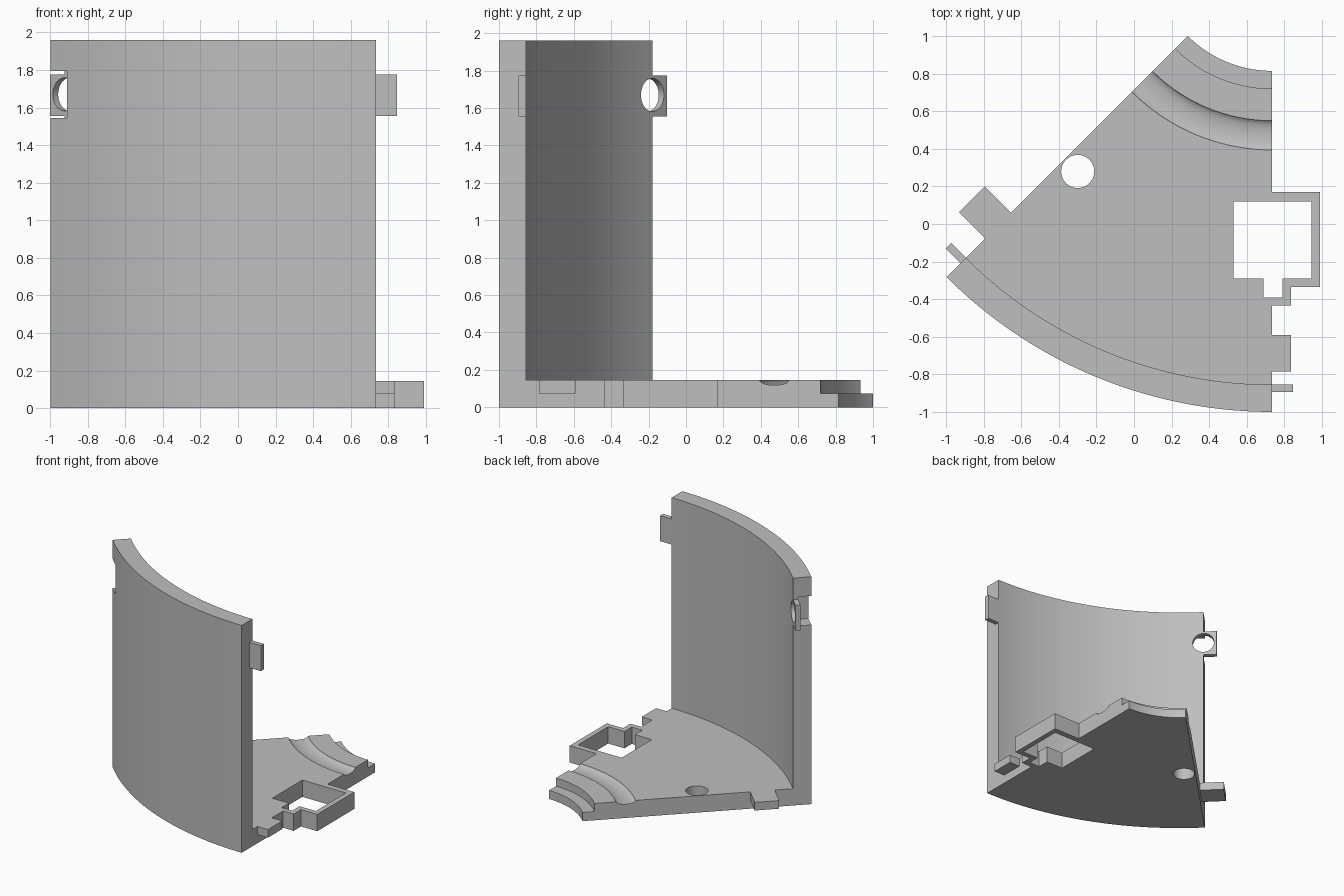
import bpy, bmesh
from math import sin, cos, pi, radians
from mathutils import Matrix, Vector

old = bpy.data.objects.get("Cube")
if old:
    bpy.data.objects.remove(old, do_unlink=True)

grey = bpy.data.materials.new("plain grey")
grey.use_nodes = True
GREY = (0.52, 0.52, 0.52, 1)
grey.diffuse_color = GREY
grey.node_tree.nodes["Principled BSDF"].inputs["Base Color"].default_value = GREY

CENTRE = Vector((0.735, 1.45, 0))   # axis of the sector
SWEEP = radians(45)
FLOOR, HALF = 0.145, 0.075          # floor thickness, lap-joint height
R_IN, R_LAP, R_OUT, TOP = 2.305, 2.345, 2.45, 1.96
HOLE = 0.088


def end_frame(angle):
    """Local axes at a sector end: x leaves the end, y points away from the axis."""
    radial = Vector((-sin(angle), -cos(angle), 0))
    outward = Vector((cos(angle), -sin(angle), 0)) * (-1 if angle else 1)
    m = Matrix((outward, radial, Vector((0, 0, 1)))).transposed().to_4x4()
    return Matrix.Translation(CENTRE) @ m


LEFT_END, RIGHT_END = end_frame(0), end_frame(SWEEP)


def finish(name, bm):
    bmesh.ops.recalc_face_normals(bm, faces=bm.faces)
    mesh = bpy.data.meshes.new(name)
    bm.to_mesh(mesh)
    bm.free()
    mesh.materials.append(grey)
    obj = bpy.data.objects.new(name, mesh)
    bpy.context.collection.objects.link(obj)
    return obj


def box(name, frame, xs, ys, zs):
    bm = bmesh.new()
    bmesh.ops.create_cube(bm, size=1)
    for v in bm.verts:
        v.co = frame @ Vector([a + (b - a) * (c + 0.5) for (a, b), c in zip((xs, ys, zs), v.co)])
    return finish(name, bm)


def prism(name, outline, z0, z1):
    bm = bmesh.new()
    face = bm.faces.new([bm.verts.new((x, y, z0)) for x, y in outline])
    new = bmesh.ops.extrude_face_region(bm, geom=[face])["geom"]
    for v in new:
        if isinstance(v, bmesh.types.BMVert):
            v.co.z = z1
    return finish(name, bm)


def drill(name, frame, x, y, z, length, along_radius=False):
    bm = bmesh.new()
    bmesh.ops.create_cone(bm, cap_ends=True, segments=48, radius1=HOLE, radius2=HOLE, depth=length)
    turn = Matrix.Rotation(pi / 2, 4, "X") if along_radius else Matrix()
    bm.transform(frame @ Matrix.Translation((x, y, z)) @ turn)
    return finish(name, bm)


def cut(obj, cutters):
    for c in cutters:
        c.hide_render = True
        mod = obj.modifiers.new("cut", "BOOLEAN")
        mod.operation, mod.solver, mod.object = "DIFFERENCE", "EXACT", c
    bpy.context.view_layer.update()
    graph = bpy.context.evaluated_depsgraph_get()
    mesh = bpy.data.meshes.new_from_object(obj.evaluated_get(graph))
    obj.modifiers.clear()
    obj.data = mesh


# Floor and curved wall: one section swept round the axis
groove = [(0.978 + 0.078 * cos(pi * i / 12), FLOOR - 0.027 * sin(pi * i / 12)) for i in range(13)]
section = [(0.635, 0), (R_OUT, 0), (R_OUT, TOP), (R_IN, TOP), (R_IN, FLOOR)] + groove + [
    (0.73, FLOOR), (0.73, HALF), (0.635, HALF)]
STEPS = 48
bm = bmesh.new()
rings = []
for i in range(STEPS + 1):
    a = SWEEP * i / STEPS
    rings.append([bm.verts.new(CENTRE + Vector((-r * sin(a), -r * cos(a), z))) for r, z in section])
n = len(section)
for a, b in zip(rings, rings[1:]):
    for k in range(n):
        bm.faces.new((a[k], a[(k + 1) % n], b[(k + 1) % n], b[k]))
bm.faces.new(rings[0])
bm.faces.new(rings[-1])
shell = finish("floor_and_wall", bm)
parts, cutters = [shell], []

# Wall lugs, with a pocket in the outer face at both ends
for side, frame in (("left", LEFT_END), ("right", RIGHT_END)):
    hole = drill("wall_drill", frame, 0, R_LAP, 1.67, 0.5, True)
    pocket = box("wall_pocket", frame, (-0.12, 0.3), (R_LAP, 2.7), (1.545, 1.795))
    lug = box(side + "_wall_lug", frame, (0, 0.11), (R_IN, R_LAP), (1.555, 1.775))
    cut(lug, [hole])
    parts.append(lug)
    cutters += [pocket, hole]

# Floor lug on the left end, lapped from below
hole = drill("floor_drill", LEFT_END, 0, 2.14, 0, 1)
lug = box("left_floor_lug", LEFT_END, (0, 0.1), (2.04, 2.235), (HALF, FLOOR))
cut(lug, [hole])
parts.append(lug)
cutters += [box("under_pocket", LEFT_END, (-0.12, 0.3), (2.04, 2.24), (-0.2, HALF)), hole]

# Floor lug on the right end, wholly outside the edge
lug = box("right_floor_lug", RIGHT_END, (0, 0.198), (1.966, 2.16), (HALF, FLOOR))
hole = drill("lug_drill", RIGHT_END, 0.098, 2.059, 0, 1)
cut(lug, [hole])
bpy.data.objects.remove(hole, do_unlink=True)
parts.append(lug)

# Pocket with a through hole in the floor on the right end
cutters += [box("floor_pocket", RIGHT_END, (-0.21, 0.2), (1.455, 1.67), (HALF, 0.4)),
            drill("pocket_drill", RIGHT_END, -0.096, 1.559, 0, 1)]

# Square window and the frame that carries it past the left end
window = prism("window_cutter", [(0.53, 0.12), (0.945, 0.12), (0.945, -0.29), (0.79, -0.29),
                                 (0.79, -0.39), (0.69, -0.39), (0.69, -0.29), (0.53, -0.29)], -0.2, 0.4)
rim = prism("window_frame", [(0.735, 0.17), (0.99, 0.17), (0.99, -0.335), (0.835, -0.335),
                             (0.835, -0.435), (0.735, -0.435)], 0, FLOOR)
cut(rim, [window])
parts.append(rim)
cutters.append(window)

cut(shell, cutters)
for c in cutters:
    bpy.data.objects.remove(c, do_unlink=True)

# Smooth the curves, keep the edges sharp
bpy.ops.object.select_all(action="DESELECT")
for p in parts:
    p.select_set(True)
bpy.context.view_layer.objects.active = shell
bpy.ops.object.shade_smooth_by_angle(angle=radians(25))
